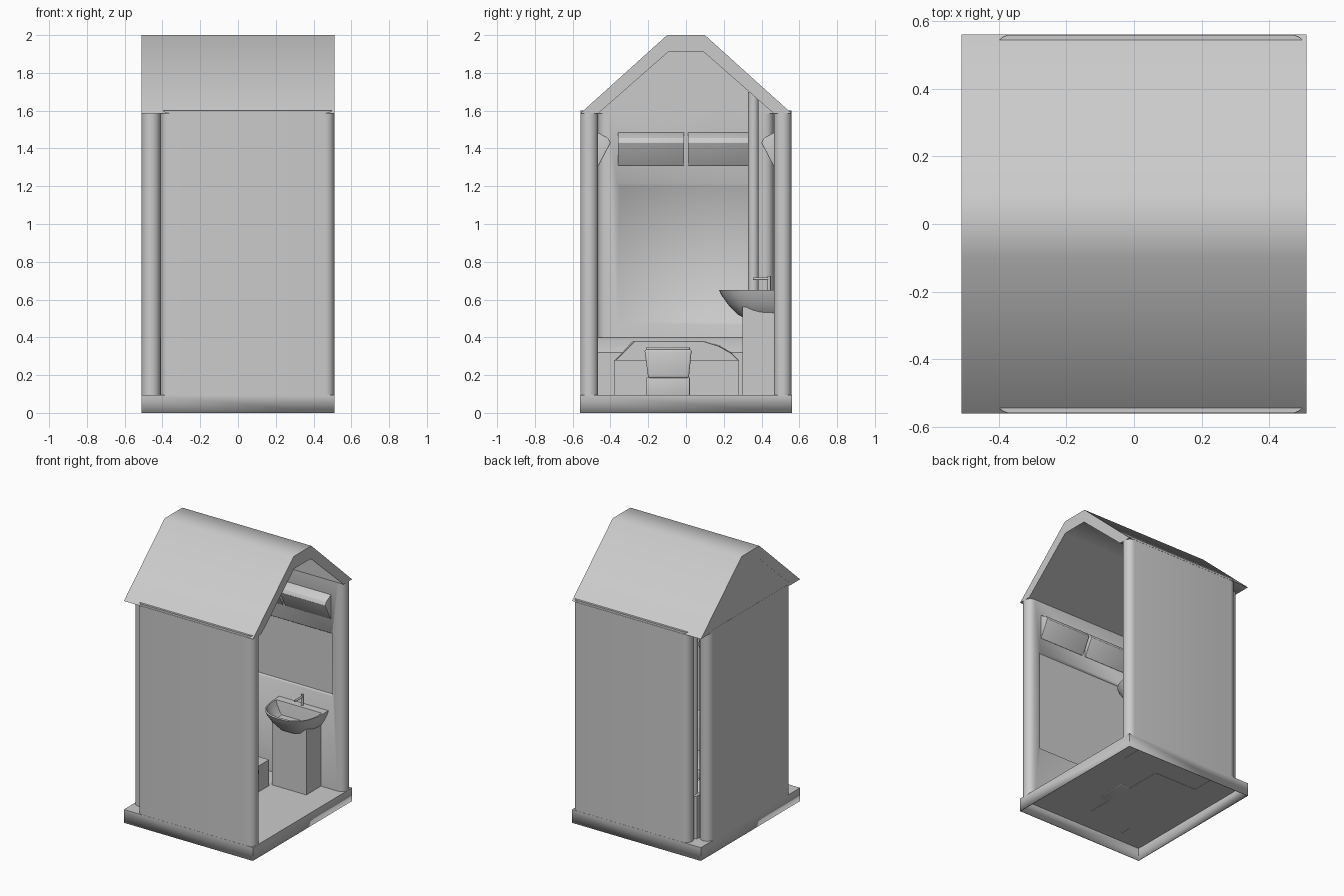
import bpy, bmesh, math

if "Cube" in bpy.data.objects:
    bpy.data.objects.remove(bpy.data.objects["Cube"])

def finish(name, bm, bevel=0, angle=50):
    bmesh.ops.recalc_face_normals(bm, faces=bm.faces)
    me = bpy.data.meshes.new(name)
    bm.to_mesh(me)
    bm.free()
    ob = bpy.data.objects.new(name, me)
    bpy.context.collection.objects.link(ob)
    bpy.ops.object.select_all(action='DESELECT')
    ob.select_set(True)
    bpy.context.view_layer.objects.active = ob
    if bevel:
        m = ob.modifiers.new("bevel", 'BEVEL')
        m.width, m.segments = bevel, 3
        bpy.ops.object.modifier_apply(modifier=m.name)
    bpy.ops.object.shade_smooth_by_angle(angle=math.radians(angle))
    return ob

def loft(name, rings, bevel=0, angle=50):
    """Skin a list of equal-length point rings and cap both ends."""
    bm = bmesh.new()
    vs = [[bm.verts.new(p) for p in r] for r in rings]
    n = len(vs[0])
    for a, b in zip(vs, vs[1:]):
        for i in range(n):
            j = (i + 1) % n
            bm.faces.new((a[i], a[j], b[j], b[i]))
    bm.faces.new(vs[0])
    bm.faces.new(vs[-1])
    return finish(name, bm, bevel, angle)

def prism(name, pts, axis, a, b, bevel=0, angle=50):
    """Extrude a 2D profile along an axis from a to b."""
    place = {'x': lambda p, t: (t, p[0], p[1]),
             'y': lambda p, t: (p[0], t, p[1]),
             'z': lambda p, t: (p[0], p[1], t)}[axis]
    return loft(name, [[place(p, t) for p in pts] for t in (a, b)], bevel, angle)

def box(name, x0, x1, y0, y1, z0, z1, bevel=0):
    return prism(name, [(x0, y0), (x1, y0), (x1, y1), (x0, y1)], 'z', z0, z1, bevel)

def disc(cx, cy, r, n=24):
    return [(cx + r * math.cos(2 * math.pi * i / n), cy + r * math.sin(2 * math.pi * i / n))
            for i in range(n)]

def slab(lo, hi, c, r, n=12):
    """Wall plan with half-round ends, lying along the first coordinate."""
    right = [(hi - r + r * math.cos(t), c + r * math.sin(t))
             for t in (-math.pi / 2 + math.pi * i / n for i in range(n + 1))]
    return right + [(lo + hi - u, 2 * c - v) for u, v in right]

def recess(wall, rings):
    """Cut a sloped shallow niche into a wall."""
    cutter = loft("niche_cutter", rings)
    cutter.hide_render = True
    m = wall.modifiers.new("niche", 'BOOLEAN')
    m.operation, m.solver, m.object = 'DIFFERENCE', 'EXACT', cutter
    bpy.context.view_layer.objects.active = wall
    bpy.ops.object.modifier_apply(modifier=m.name)
    bpy.data.objects.remove(cutter)

def rect(u0, u1, z0, z1, g):
    return [(u0 - g, z0 - g), (u1 + g, z0 - g), (u1 + g, z1 + g), (u0 - g, z1 + g)]

# Floor tray, open underneath
bm = bmesh.new()
bmesh.ops.create_cube(bm, size=1)
for v in bm.verts:
    v.co = (v.co.x * 1.02, v.co.y * 1.12, (v.co.z + 0.5) * 0.095)
bm.faces.ensure_lookup_table()
bmesh.ops.delete(bm, geom=[f for f in bm.faces if f.calc_center_median().z < 0.01],
                 context='FACES_ONLY')
base = finish("floor_tray", bm)
m = base.modifiers.new("thickness", 'SOLIDIFY')
m.thickness, m.offset = 0.006, -1

# Three walls with round ends and a niche on the inside
for s, name, z0 in ((-1, "front_wall", 0.48), (1, "back_wall", 0.77)):
    w = prism(name, slab(-0.41, 0.51, s * 0.512, 0.047), 'z', 0.095, 1.60)
    recess(w, [[(u, s * y, z) for u, z in rect(-0.33, 0.41, z0, 1.2, g)]
               for y, g in ((0.45, 0.015), (0.465, 0.01), (0.48, 0))])
w = prism("end_wall", [(v, u) for u, v in slab(-0.465, 0.465, -0.46, 0.05)], 'z', 0.095, 1.60)
recess(w, [[(x, u, z) for u, z in rect(-0.35, 0.35, 0.48, 1.2, g)]
           for x, g in ((-0.40, 0.02), (-0.41, 0.015), (-0.425, 0))])

# Roof shell and gable infill at the closed end
outer = [(-0.56, 1.585), (-0.10, 2.0), (0.10, 2.0), (0.56, 1.585)]
inner = [(0.465, 1.585), (0.095, 1.91), (-0.095, 1.91), (-0.465, 1.585)]
prism("roof", outer + inner, 'x', -0.51, 0.51)
prism("gable", inner, 'x', -0.509, -0.41)

# Wall lockers: wedge section, two per wall
wedge = [(0, 1.485), (0.055, 1.455), (0.068, 1.43), (0.005, 1.31), (0, 1.31)]
for i in range(2):
    a = -0.36 + i * 0.37
    prism(f"end_locker_{i}", [(-0.412 + d, z) for d, z in wedge], 'y', a, a + 0.35, 0.007)
    b = -0.33 + i * 0.38
    for s, side in ((-1, "front"), (1, "back")):
        prism(f"{side}_locker_{i}", [(s * (0.467 - d), z) for d, z in wedge],
              'x', b, b + 0.36, 0.007)

# Bench with sloped backing and raised hood
box("bench", -0.41, 0.05, -0.38, 0.28, 0.09, 0.28)
prism("bench_backing", [(-0.412, 0.40), (-0.37, 0.385), (-0.29, 0.32), (-0.29, 0.09), (-0.412, 0.09)],
      'y', -0.467, 0.467)
loft("bench_hood", [[(x, -0.045 + (y + 0.045) * k, 0.28 + (z - 0.28) * k) for y, z in
                     ((-0.38, 0.28), (-0.28, 0.38), (0.10, 0.38), (0.18, 0.355), (0.25, 0.315), (0.285, 0.28))]
                    for x, k in ((-0.35, 1), (-0.22, 0.97))])

# Toilet seat on its foot
box("toilet_foot", -0.15, 0.13, -0.21, 0.02, 0.09, 0.19, 0.006)
prism("toilet_bowl", [(-0.20, 0.185), (0.015, 0.185), (0.03, 0.335), (-0.22, 0.335)],
      'x', -0.2, 0.15, 0.01)
box("toilet_lid", -0.19, 0.14, -0.21, 0.02, 0.33, 0.35, 0.006)

# Vent pipe
prism("vent_pipe", disc(-0.31, 0.357, 0.028), 'z', 0.28, 1.70)

# Washbasin: D-shaped rings from foot to rim and down inside
box("basin_pedestal", 0.06, 0.33, 0.30, 0.466, 0.09, 0.56)
def d_ring(k, back, z, n=24):
    pts = []
    for i in range(n + 1):
        t = math.pi * i / n
        c = math.cos(t)
        pts.append((0.195 - 0.195 * k * math.copysign(abs(c) ** 0.8, c),
                    back - (0.29 * k - (0.465 - back)) * max(math.sin(t), 0) ** 0.7, z))
    return pts
loft("washbasin", [d_ring(k, y, z) for k, y, z in (
    (0.52, 0.465, 0.50), (0.66, 0.465, 0.52), (0.84, 0.465, 0.575), (0.96, 0.465, 0.625),
    (1.0, 0.465, 0.65), (0.93, 0.41, 0.65), (0.87, 0.405, 0.62), (0.72, 0.40, 0.57), (0.55, 0.395, 0.545))])

# Tap
prism("tap_stem", disc(0.20, 0.44, 0.009, 12), 'z', 0.64, 0.725)
prism("tap_spout", disc(0.20, 0.71, 0.007, 12), 'y', 0.355, 0.445)
